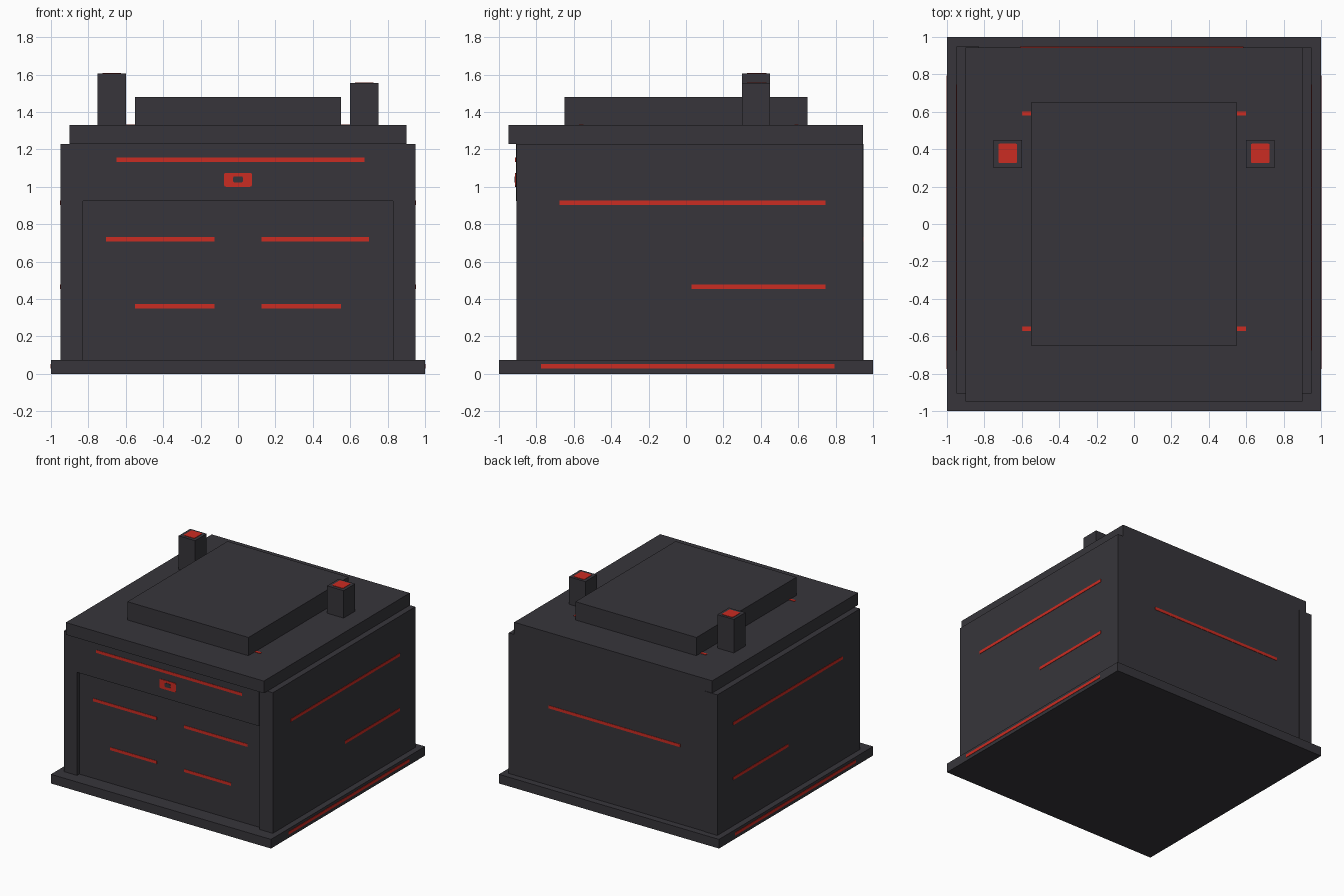
import bpy
import bmesh

if "Cube" in bpy.data.objects:
    bpy.data.objects.remove(bpy.data.objects["Cube"], do_unlink=True)


def material(name, rgb):
    mat = bpy.data.materials.new(name)
    mat.use_nodes = True
    mat.diffuse_color = (*rgb, 1)
    mat.node_tree.nodes["Principled BSDF"].inputs["Base Color"].default_value = (*rgb, 1)
    return mat


charcoal = material("charcoal", (0.038, 0.036, 0.043))
red = material("signal red", (0.60, 0.025, 0.016))


def box(name, x, y, z, mat=charcoal, corner=0, axis=1):
    """Box from (min, max) ranges; corner cuts the edges parallel to axis."""
    bm = bmesh.new()
    bmesh.ops.create_cube(bm, size=1)
    for v in bm.verts:
        for i, (lo, hi) in enumerate((x, y, z)):
            v.co[i] = (lo + hi) / 2 + v.co[i] * (hi - lo)
    if corner:
        edges = [e for e in bm.edges
                 if all(abs(e.verts[0].co[i] - e.verts[1].co[i]) < 1e-5
                        for i in range(3) if i != axis)]
        bmesh.ops.bevel(bm, geom=edges, offset=corner, segments=2,
                        profile=0.5, affect='EDGES')
    mesh = bpy.data.meshes.new(name)
    bm.to_mesh(mesh)
    bm.free()
    mesh.materials.append(mat)
    obj = bpy.data.objects.new(name, mesh)
    bpy.context.collection.objects.link(obj)
    return obj


THIN = 0.003     # how far painted plates stand out
HALF = 0.012     # half height of a stripe


def front_stripe(name, x, y, z):
    box(name, x, (y - THIN, y + THIN), (z - HALF, z + HALF), red)


# Base slab, core, roof and raised roof plate
box("base", (-1, 1), (-1, 1), (0, 0.075))
box("core", (-0.83, 0.83), (-0.875, 0.945), (0.075, 1.23))
box("roof", (-0.9, 0.9), (-0.95, 0.945), (1.23, 1.33))
box("roof_plate", (-0.55, 0.55), (-0.65, 0.65), (1.33, 1.48))

# Side walls frame the recessed door, with a lintel above it
box("left_wall", (0.83, 0.95), (-0.905, 0.945), (0.075, 1.23))
box("right_wall", (-0.95, -0.83), (-0.905, 0.95), (0.075, 1.23))
box("lintel", (-0.83, 0.83), (-0.91, -0.87), (0.925, 1.23))

# Chimneys with red caps
for side, sign, top in (("right", -1, 1.605), ("left", 1, 1.555)):
    cx = sign * 0.675
    box(side + "_chimney", (cx - 0.075, cx + 0.075), (0.3, 0.45), (1.33, top))
    box(side + "_chimney_cap", (cx - 0.05, cx + 0.05), (0.326, 0.43),
        (top - THIN, top + THIN), red, 0.008, 2)

# Front stripes on the lintel and door
front_stripe("lintel_stripe", (-0.65, 0.675), -0.91, 1.145)
front_stripe("upper_right_door_stripe", (-0.705, -0.125), -0.875, 0.72)
front_stripe("upper_left_door_stripe", (0.125, 0.7), -0.875, 0.72)
front_stripe("lower_right_door_stripe", (-0.55, -0.125), -0.875, 0.36)
front_stripe("lower_left_door_stripe", (0.125, 0.55), -0.875, 0.36)
front_stripe("back_stripe", (-0.61, 0.585), 0.945, 0.72)

# Door badge with a dark centre
box("badge", (-0.075, 0.075), (-0.914, -0.908), (1.0, 1.075), red, 0.01)
box("badge_centre", (-0.027, 0.027), (-0.917, -0.911), (1.022, 1.056), charcoal, 0.01)

# Stripes on both sides and on the base edges
for side, sign in (("left", 1), ("right", -1)):
    for part, edge, y, z in (("upper", 0.95, (-0.675, 0.745), 0.915),
                             ("lower", 0.95, (0.03, 0.745), 0.465),
                             ("base", 1.0, (-0.775, 0.795), 0.04)):
        x = sorted((sign * (edge - THIN), sign * (edge + THIN)))
        box(f"{side}_{part}_stripe", x, y, (z - HALF, z + HALF), red)

# Stripes lying on the roof under the raised plate
for name, y in (("back", 0.59), ("front", -0.56)):
    box(name + "_roof_stripe", (-0.6, 0.6), (y - 0.011, y + 0.011),
        (1.33 - THIN, 1.33 + THIN), red)
